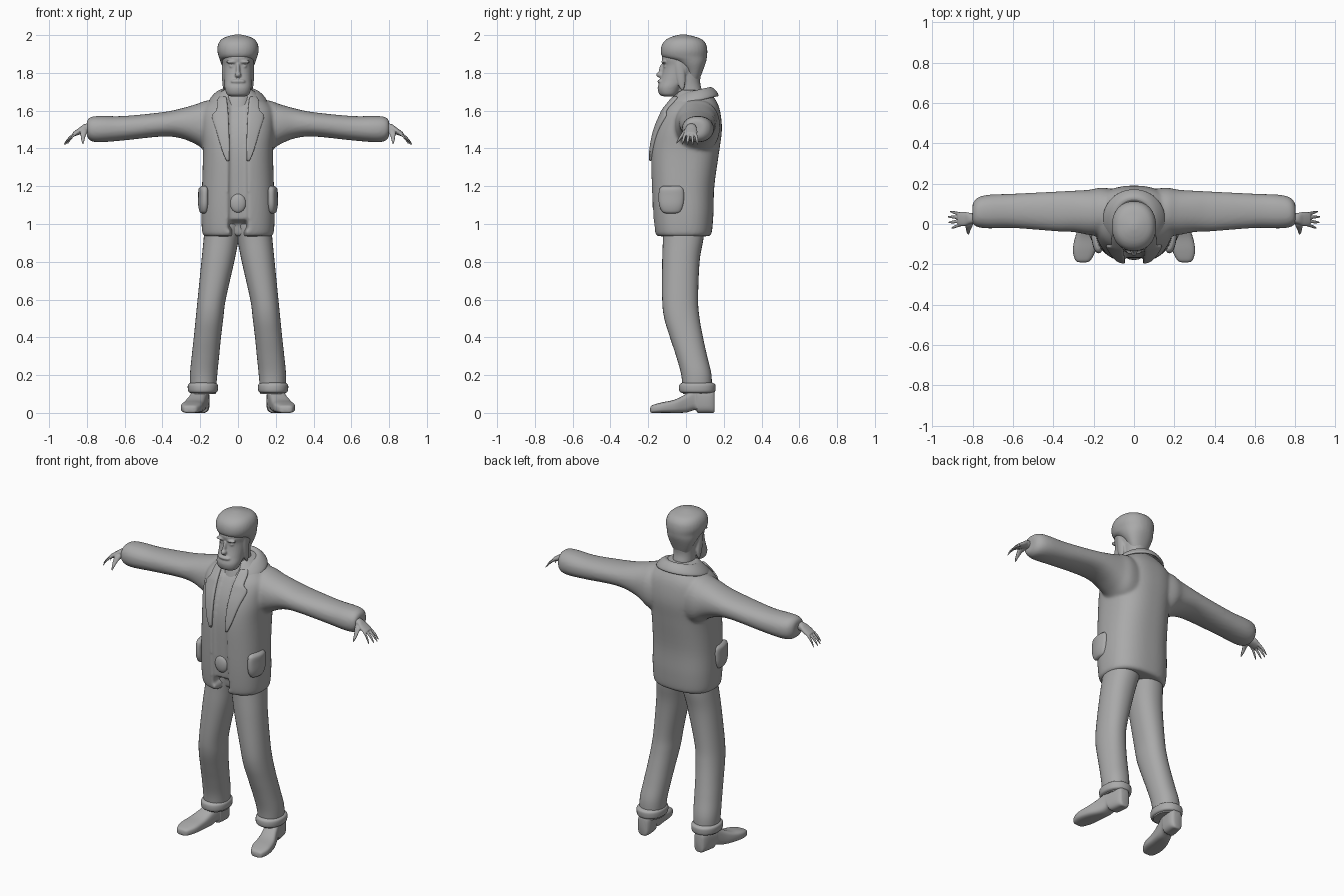
import bpy, bmesh, math
from mathutils import Vector, Matrix

cube = bpy.data.objects.get("Cube")
if cube:
    bpy.data.objects.remove(cube, do_unlink=True)

grey = bpy.data.materials.new("clay_grey")
grey.use_nodes = True
grey.diffuse_color = (0.4, 0.4, 0.4, 1)
grey.node_tree.nodes["Principled BSDF"].inputs["Base Color"].default_value = (0.4, 0.4, 0.4, 1)


def spline(rows, steps=5):
    """Smooth in-between rows along a list of cross-section rows."""
    out = []
    for i in range(len(rows) - 1):
        quad = [Vector(rows[min(max(i + k, 0), len(rows) - 1)]) for k in (-1, 0, 1, 2)]
        a, b, c, d = quad
        for s in range(steps):
            t = s / steps
            out.append(b + (c - a) * t / 2 + (a * 2 - b * 5 + c * 4 - d) * t * t / 2
                       + (b * 3 - a - c * 3 + d) * t ** 3 / 2)
    return out + [Vector(rows[-1])]


def stack(bm, rows, axis="z", power=2.2, seg=32, warp=None):
    """Loft rows of (position, low_u, high_u, low_v, high_v) along an axis."""
    rings = []
    for t, u0, u1, v0, v1 in spline([Vector(r) for r in rows]):
        ring = []
        for k in range(seg):
            c, s = math.cos(math.tau * k / seg), math.sin(math.tau * k / seg)
            u = (u0 + u1) / 2 + (u1 - u0) / 2 * math.copysign(abs(c) ** (2 / power), c)
            v = (v0 + v1) / 2 + (v1 - v0) / 2 * math.copysign(abs(s) ** (2 / power), s)
            p = Vector({"z": (u, v, t), "x": (t, u, v), "y": (u, t, v)}[axis])
            ring.append(bm.verts.new(warp(p) if warp else p))
        rings.append(ring)
    for a, b in zip(rings, rings[1:]):
        for k in range(seg):
            n = (k + 1) % seg
            bm.faces.new((a[k], a[n], b[n], b[k]))
    bm.faces.new(rings[0])
    bm.faces.new(rings[-1])


def sheet(bm, lines):
    """Skin a grid of points."""
    grid = [[bm.verts.new(p) for p in line] for line in lines]
    for a, b in zip(grid, grid[1:]):
        for k in range(len(a) - 1):
            bm.faces.new((a[k], a[k + 1], b[k + 1], b[k]))


def blob(bm, centre, size, tilt=0):
    m = Matrix.Translation(centre) @ Matrix.Rotation(tilt, 4, "X") @ Matrix.Diagonal((*size, 1))
    bmesh.ops.create_uvsphere(bm, u_segments=24, v_segments=16, radius=1, matrix=m)


def finish(name, bm, mirror=False, thick=0, voxel=0, smooth=0, subdiv=0):
    bmesh.ops.recalc_face_normals(bm, faces=bm.faces)
    mesh = bpy.data.meshes.new(name)
    bm.to_mesh(mesh)
    bm.free()
    mesh.materials.append(grey)
    obj = bpy.data.objects.new(name, mesh)
    bpy.context.collection.objects.link(obj)
    bpy.ops.object.select_all(action="DESELECT")
    obj.select_set(True)
    bpy.context.view_layer.objects.active = obj
    bpy.ops.object.shade_smooth_by_angle(angle=math.radians(50))
    if thick:
        mod = obj.modifiers.new("Thickness", "SOLIDIFY")
        mod.thickness, mod.offset = thick, 0
    if subdiv:
        obj.modifiers.new("Round", "SUBSURF").levels = subdiv
        obj.modifiers["Round"].render_levels = subdiv
    if voxel:
        mod = obj.modifiers.new("Blend", "REMESH")
        mod.mode, mod.voxel_size, mod.use_smooth_shade = "VOXEL", voxel, True
    if smooth:
        mod = obj.modifiers.new("Soften", "SMOOTH")
        mod.factor, mod.iterations = 0.5, smooth
    if mirror:
        obj.modifiers.new("Mirror", "MIRROR").use_mirror_merge = False


# Jacket body and sleeves, with the shirt strip sunk into the front
torso = [(z, -w, w, y0, y1) for z, w, y0, y1 in (
    (.935, .17, -.145, .115), (.95, .188, -.165, .135), (1.05, .194, -.177, .145),
    (1.2, .19, -.185, .15), (1.38, .186, -.187, .175), (1.5, .195, -.165, .19),
    (1.6, .19, -.12, .18), (1.66, .14, -.075, .155), (1.71, .08, -.045, .115))]


def opening(p):
    gap = .05 if p.z > 1 else .05 - (1 - p.z) * .2
    if p.y < 0 and abs(p.x) < gap:
        p.y += .02 if p.z > 1.015 else .07
    return p


bm = bmesh.new()
stack(bm, torso, power=2.5, seg=120, warp=opening)
for side in (1, -1):
    stack(bm, [(.08, -.05, .17, 1.36, 1.655), (.16, -.06, .18, 1.38, 1.655),
               (.22, -.055, .17, 1.42, 1.635), (.3, -.04, .165, 1.453, 1.612),
               (.4, -.035, .16, 1.463, 1.592), (.6, -.02, .15, 1.443, 1.572),
               (.72, -.022, .145, 1.433, 1.572), (.775, -.015, .13, 1.438, 1.568),
               (.8, .0, .1, 1.46, 1.55)], "x",
          warp=lambda p: Vector((p.x * side, p.y, p.z)))
finish("jacket", bm, voxel=.009, smooth=5)


def front_y(x, z):
    """Front surface of the jacket at a given place."""
    for a, b in zip(torso, torso[1:]):
        if a[0] <= z <= b[0]:
            t = (z - a[0]) / (b[0] - a[0])
            _, _, w, y0, y1 = Vector(a).lerp(Vector(b), t)
            edge = max(0, 1 - abs(x / w) ** 2.5) ** .4
            return (y0 + y1) / 2 - (y1 - y0) / 2 * edge


# Lapels
bm = bmesh.new()
lines = []
for z, x0, x1 in ((1.33, .045, .06), (1.4, .044, .09), (1.5, .046, .115), (1.565, .05, .142),
                  (1.585, .05, .135), (1.6, .052, .108), (1.64, .056, .115), (1.675, .06, .1)):
    xs = [x0 + (x1 - x0) * k / 4 for k in range(5)]
    lines.append([(x, front_y(x, z) - .006, z) for x in xs])
sheet(bm, lines)
finish("lapel", bm, mirror=True, thick=.018, subdiv=2)

# Folded collar around the neck
bm = bmesh.new()
lines = []
for r, z, c in ((.075, 1.69, .04), (.088, 1.712, .04), (.115, 1.7, .035), (.155, 1.655, .025)):
    ring = []
    for k in range(25):
        a = math.radians(-50 + 280 * k / 24)
        y = c + r * math.sin(a) * .95
        ring.append((r * math.cos(a), y, z + .22 * (y - .08)))
    lines.append(ring)
sheet(bm, lines)
finish("jacket_collar", bm, thick=.018, subdiv=2)

# Shirt collar and buckle bulge
bm = bmesh.new()
stack(bm, [(1.61, -.085, .085, -.09, .1), (1.66, -.08, .08, -.075, .1),
           (1.69, -.07, .07, -.06, .095), (1.7, -.062, .062, -.05, .09)])
finish("shirt_collar", bm)
bm = bmesh.new()
blob(bm, (0, -.16, 1.11), (.042, .018, .05))
finish("shirt_bulge", bm)

# Patch pockets on the flanks
bm = bmesh.new()
stack(bm, [(1.055, .178, .19, -.1, -.055), (1.065, .17, .203, -.125, -.03),
           (1.1, .165, .211, -.142, -.015), (1.15, .165, .211, -.145, -.01),
           (1.185, .165, .209, -.14, -.015), (1.2, .175, .196, -.125, -.03)],
      power=2.6, warp=lambda p: Vector((p.x + .18 * min(0, p.y + .07), p.y, p.z)))
finish("pocket", bm, mirror=True)

# Trousers
bm = bmesh.new()
stack(bm, [(1.0, -.03, .175, -.12, .1), (.92, -.005, .182, -.122, .092),
           (.8, .02, .194, -.126, .072), (.6, .065, .214, -.126, .064),
           (.5, .078, .224, -.115, .072), (.4, .09, .234, -.085, .09),
           (.3, .1, .245, -.052, .112), (.2, .11, .254, -.025, .135),
           (.1, .118, .25, -.015, .135)])
finish("trouser_leg", bm, mirror=True)

# Rolled trouser cuffs
bm = bmesh.new()
stack(bm, [(.105, .125, .25, -.02, .14), (.112, .11, .262, -.033, .153),
           (.13, .106, .266, -.037, .157), (.15, .108, .264, -.034, .155),
           (.16, .12, .25, -.02, .14)])
finish("trouser_cuff", bm, mirror=True)

# Shoes
bm = bmesh.new()
stack(bm, [(-.19, .238, .268, .008, .025), (-.18, .215, .29, 0, .04), (-.13, .19, .303, 0, .055),
           (-.06, .18, .29, 0, .07), (0, .17, .265, .002, .1), (.04, .162, .25, .014, .125),
           (.055, .158, .247, .012, .125), (.065, .155, .245, 0, .125), (.12, .15, .235, 0, .125),
           (.145, .158, .225, 0, .12), (.152, .17, .215, .01, .1)],
      "y", power=3.2)
finish("shoe", bm, mirror=True)

# Hands with four fingers and a thumb
bm = bmesh.new()
stack(bm, [(.76, .005, .055, 1.485, 1.535), (.81, 0, .055, 1.483, 1.53),
           (.84, -.01, .06, 1.473, 1.51), (.865, -.008, .058, 1.465, 1.492),
           (.875, 0, .05, 1.468, 1.484)], "x")
for y, spread, tip in ((.048, .014, .913), (.032, .004, .923), (.014, -.006, .92), (-.002, -.018, .905)):
    rows = []
    for k, r in enumerate((.009, .0085, .008, .007, .003)):
        t = k / 4
        yc, zc = y + spread * t, 1.48 - .025 * t - .035 * t * t
        rows.append((.855 + (tip - .855) * t, yc - r, yc + r, zc - r, zc + r))
    stack(bm, rows, "x", power=2, seg=16)
stack(bm, [(.02, .79, .835, 1.48, 1.52), (-.01, .8, .835, 1.468, 1.5),
           (-.03, .81, .832, 1.446, 1.47), (-.045, .814, .828, 1.43, 1.446),
           (-.052, .818, .824, 1.422, 1.428)], "y", seg=16)
finish("hand", bm, mirror=True, voxel=.003, smooth=2)

# Head: face, neck, beard and features
bm = bmesh.new()
stack(bm, [(1.62, -.062, .062, -.04, .095), (1.7, -.06, .06, -.05, .085),
           (1.76, -.062, .062, -.06, .075), (1.85, -.07, .07, -.06, .09)])
stack(bm, [(1.675, -.035, .035, -.115, -.06), (1.685, -.058, .058, -.14, -.045),
           (1.72, -.07, .07, -.15, -.02), (1.76, -.073, .073, -.138, .02),
           (1.8, -.076, .076, -.126, .05), (1.84, -.08, .08, -.121, .08),
           (1.88, -.082, .082, -.128, .08), (1.92, -.07, .07, -.11, .06)])
blob(bm, (0, -.136, 1.79), (.017, .022, .016))
blob(bm, (0, -.126, 1.815), (.011, .018, .04), -.2)
blob(bm, (0, -.137, 1.755), (.04, .014, .011))
for side in (1, -1):
    blob(bm, (side * .034, -.117, 1.858), (.03, .014, .009))
    blob(bm, (side * .033, -.109, 1.835), (.013, .011, .008))
    blob(bm, (side * .073, -.03, 1.8), (.012, .024, .095), .12)
finish("head", bm, voxel=.005, smooth=3)

# Swept hair with a heavy rim, reaching down to the nape
bm = bmesh.new()
stack(bm, [(1.76, -.05, .05, .0, .07), (1.8, -.068, .068, -.005, .085),
           (1.84, -.086, .086, -.04, .1), (1.865, -.095, .095, -.08, .108),
           (1.885, -.102, .102, -.125, .111), (1.92, -.11, .11, -.134, .113),
           (1.955, -.104, .104, -.125, .105), (1.98, -.085, .085, -.1, .08),
           (1.995, -.05, .05, -.065, .035), (2.003, -.015, .015, -.03, .0)])
finish("hair", bm, voxel=.007, smooth=3)
